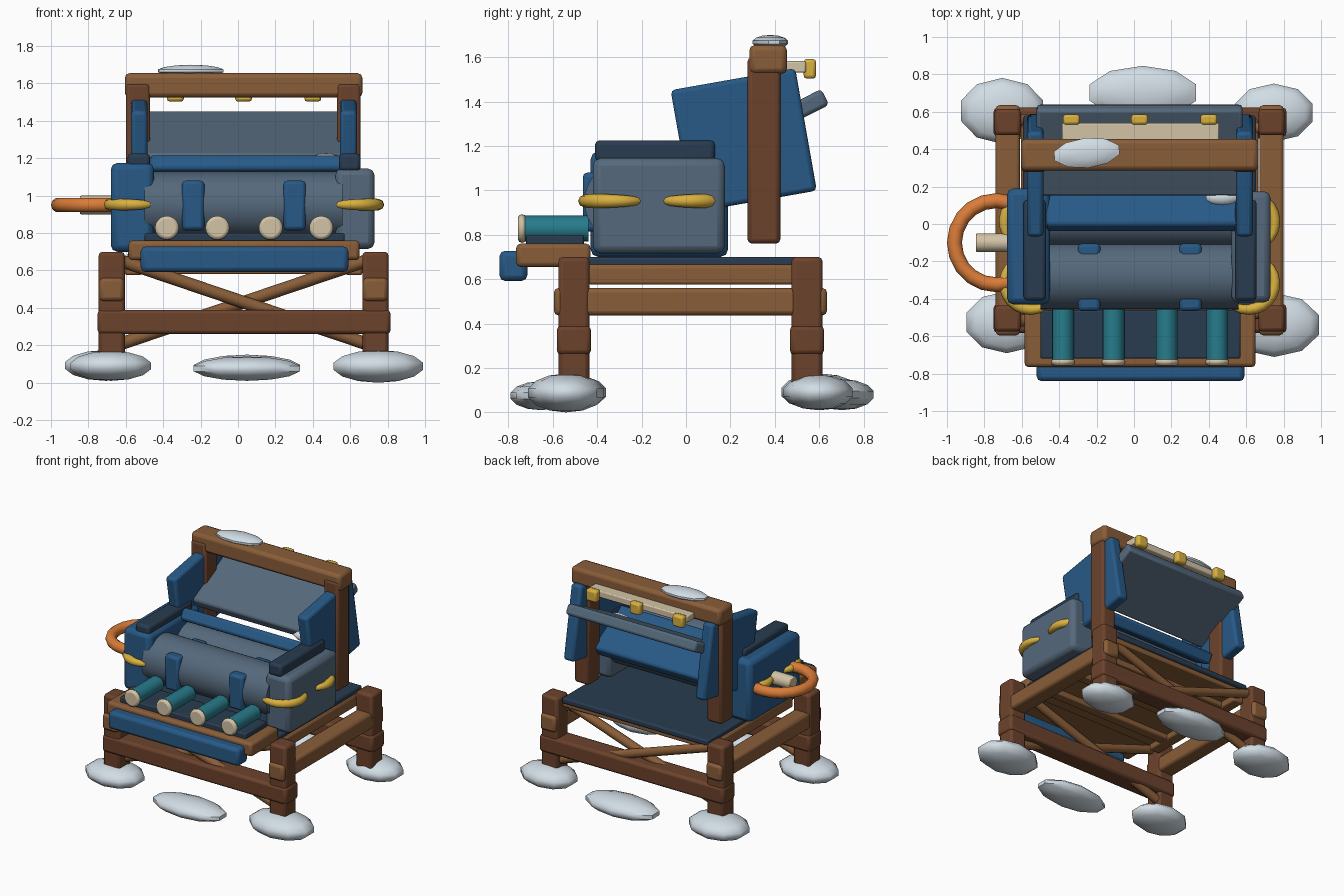
import bpy, math
from mathutils import Vector

if "Cube" in bpy.data.objects:
    bpy.data.objects.remove(bpy.data.objects["Cube"])


def mat(name, r, g, b):
    m = bpy.data.materials.new(name)
    m.diffuse_color = (r, g, b, 1)
    m.use_nodes = True
    m.node_tree.nodes["Principled BSDF"].inputs["Base Color"].default_value = m.diffuse_color
    return m


DARK = mat("dark_wood", 0.15, 0.055, 0.025)
WOOD = mat("light_wood", 0.25, 0.11, 0.04)
BLUE = mat("blue", 0.02, 0.10, 0.24)
GREY = mat("blue_grey", 0.09, 0.14, 0.20)
NAVY = mat("navy", 0.022, 0.045, 0.08)
GOLD = mat("yellow", 0.70, 0.44, 0.05)
ORANGE = mat("orange", 0.70, 0.20, 0.04)
CREAM = mat("cream", 0.65, 0.55, 0.38)
TEAL = mat("teal", 0.02, 0.20, 0.26)
SNOW = mat("pale_stone", 0.64, 0.72, 0.78)


def finish(name, m, bevel=0.0, angle=40):
    o = bpy.context.object
    o.name = name
    o.data.materials.append(m)
    bpy.ops.object.transform_apply(location=False, rotation=False, scale=True)
    bpy.ops.object.shade_smooth_by_angle(angle=math.radians(angle))
    if bevel:
        b = o.modifiers.new("bevel", 'BEVEL')
        b.width = bevel
        b.segments = 2
        b.limit_method = 'ANGLE'
    return o


def box(name, x, y, z, m, bevel=0.02, rot=(0, 0, 0)):
    """Rounded box from (min, max) ranges, turned about its centre."""
    bpy.ops.mesh.primitive_cube_add(
        size=1, location=[(a + b) / 2 for a, b in (x, y, z)], rotation=rot)
    bpy.context.object.scale = [b - a for a, b in (x, y, z)]
    return finish(name, m, bevel)


def rod(name, p, q, r, m, sides=20, bevel=0.0):
    p, q = Vector(p), Vector(q)
    d = q - p
    bpy.ops.mesh.primitive_cylinder_add(
        vertices=sides, radius=r, depth=d.length, location=(p + q) / 2,
        rotation=d.to_track_quat('Z', 'Y').to_euler())
    return finish(name, m, bevel)


def rope_arc(name, cx, cy, z, R, r, a0, a1, flip, m):
    """Horizontal arc of rope that tapers to a point at both ends."""
    n = 14
    cu = bpy.data.curves.new(name, 'CURVE')
    cu.dimensions = '3D'
    cu.bevel_depth = r
    cu.bevel_resolution = 2
    sp = cu.splines.new('POLY')
    sp.points.add(n)
    for i, p in enumerate(sp.points):
        a = math.radians(a0 + (a1 - a0) * i / n)
        p.co = (cx + flip * R * math.cos(a), cy + R * math.sin(a), z, 1)
        p.radius = max(.05, math.sin(math.pi * i / n) ** .5)
    cu.materials.append(m)
    bpy.context.collection.objects.link(bpy.data.objects.new(name, cu))


def stone(name, x, y, z, turn=0.0):
    bpy.ops.mesh.primitive_uv_sphere_add(
        segments=10, ring_count=7, radius=0.515,
        location=[(a + b) / 2 for a, b in (x, y, z)], rotation=(0, 0, turn))
    bpy.context.object.scale = [b - a for a, b in (x, y, z)]
    bpy.context.object.scale.z /= 1.03
    return finish(name, SNOW, 0, 50)


# Legs and lower frame
for sx, x in (("left", -0.675), ("right", 0.735)):
    for sy, y in (("front", -0.505), ("back", 0.545)):
        box(f"{sy}_{sx}_leg", (x - .07, x + .07), (y - .07, y + .07), (.09, .70), DARK)
    box(f"{sx}_side_rail", (x - .065, x + .065), (-.595, .635), (.437, .56), WOOD)
    xi = -0.56 if x < 0 else 0.62
    box(f"{sx}_deck_beam", (xi - .045, xi + .045), (-.44, .52), (.575, .66), WOOD, .012)
for sy, y in (("front", -0.505), ("back", 0.545)):
    box(f"{sy}_cross_rail", (-.75, .815), (y - .077, y + .077), (.26, .39), DARK)
    # Crossed braces between the legs
    s = 1 if y < 0 else -1
    rod(f"{sy}_brace_a", (-.62, y + s * .03, .21), (.68, y + s * .03, .65), .034, WOOD, 10)
    rod(f"{sy}_brace_b", (.68, y - s * .01, .21), (-.62, y - s * .01, .65), .034, WOOD, 10)

# Deck
box("deck_boards", (-.60, .66), (-.45, .56), (.62, .665), WOOD, .008)
box("deck_mat", (-.59, .65), (-.45, .58), (.655, .70), NAVY, .012)
for i in range(3):
    y = -.28 + i * .31
    box(f"deck_slat_{i}", (-.60, .66), (y - .04, y + .04), (.58, .63), WOOD, .01)

# Foot stones
stone("back_left_stone", (-.935, -.475), (.43, .78), (.01, .175))
stone("back_right_stone", (.53, .965), (.44, .75), (.01, .17))
stone("front_left_stone", (-.905, -.455), (-.69, -.36), (.01, .17))
stone("front_right_stone", (.50, 1.0), (-.71, -.37), (0, .175))
stone("back_middle_stone", (-.25, .345), (.56, .845), (.01, .15))
stone("front_middle_stone", (-.25, .345), (-.79, -.52), (.01, .14))

# Front tray with bumper
box("front_tray", (-.585, .65), (-.765, -.43), (.655, .76), WOOD)
box("tray_mat", (-.50, .57), (-.72, -.46), (.75, .80), NAVY, .01)
box("front_bumper", (-.52, .59), (-.84, -.715), (.592, .728), BLUE, .025)
for i, x in enumerate((-.38, -.11, .175, .445)):
    rod(f"tray_tube_{i}", (x, -.74, .828), (x, -.44, .828), .058, TEAL)
    rod(f"tube_cap_{i}", (x, -.757, .828), (x, -.72, .828), .064, CREAM, 20, .016)

# Main roller with straps, and the smaller roller behind it
rod("main_roller", (-.50, -.28, .95), (.56, -.28, .95), .178, GREY, 32)
rod("rear_roller", (-.50, .03, .95), (.56, .03, .95), .15, GREY, 32)
for i, x in enumerate((-.24, .302)):
    box(f"front_strap_{i}", (x - .06, x + .06), (-.465, -.36), (.815, 1.08), BLUE)
    box(f"rear_strap_{i}", (x - .06, x + .06), (-.18, -.105), (.82, 1.08), BLUE)

# Arms, pads, rope arcs
box("left_arm", (-.68, -.45), (-.43, .19), (.70, 1.175), BLUE, .035)
box("right_arm", (.52, .73), (-.42, .175), (.715, 1.145), GREY, .035)
box("left_arm_pad", (-.59, -.47), (-.41, .13), (1.14, 1.225), NAVY, .02)
box("right_arm_pad", (.54, .655), (-.41, .13), (1.13, 1.225), NAVY, .02)
for side, x, flip in (("left", -.545, -1), ("right", .605, 1)):
    rope_arc(f"{side}_front_rope", x, -.31, .952, .148, .032, -145, 60, flip, GOLD)
    rope_arc(f"{side}_back_rope", x, .005, .952, .148, .032, -60, 130, flip, GOLD)
bpy.ops.mesh.primitive_torus_add(location=(-.735, -.10, .95), major_radius=.225,
                                 minor_radius=.04, major_segments=20, minor_segments=10)
finish("side_hoop", ORANGE, 0, 60)
rod("side_peg", (-.845, -.10, .95), (-.64, -.10, .95), .05, CREAM, 16, .006)

# Slanted seat slab (falls to the rear) and sloping back panel
box("seat_slab", (-.47, .57), (-.05, .35), (1.04, 1.13), BLUE, .02,
    (math.radians(-30), 0, 0))
slope = math.radians(27)
box("sloping_panel", (-.52, .58), (.135, .655), (1.263, 1.343), GREY, .018, (slope, 0, 0))

# Back frame: tilted wings, posts, top beam
for side, x0, x1, p0, p1 in (("left", -.572, -.485, -.60, -.47),
                             ("right", .545, .635, .53, .655)):
    box(f"{side}_wing", (x0, x1), (-.025, .545), (.945, 1.505), BLUE, .02,
        (math.radians(10), 0, 0))
    box(f"{side}_post", (p0, p1), (.277, .425), (.76, 1.60), DARK)
box("top_beam", (-.605, .665), (.285, .455), (1.525, 1.655), WOOD, .025)
box("rear_strip", (-.385, .455), (.43, .54), (1.53, 1.582), CREAM, .008)
for i, x in enumerate((-.335, .03, .40)):
    box(f"strip_knob_{i}", (x - .045, x + .045), (.53, .586), (1.503, 1.592), GOLD, .015)

# Loose pale patches
stone("beam_patch", (-.435, -.07), (.30, .46), (1.635, 1.70), .1)
stone("seat_patch", (.38, .56), (.10, .18), (1.155, 1.225))
